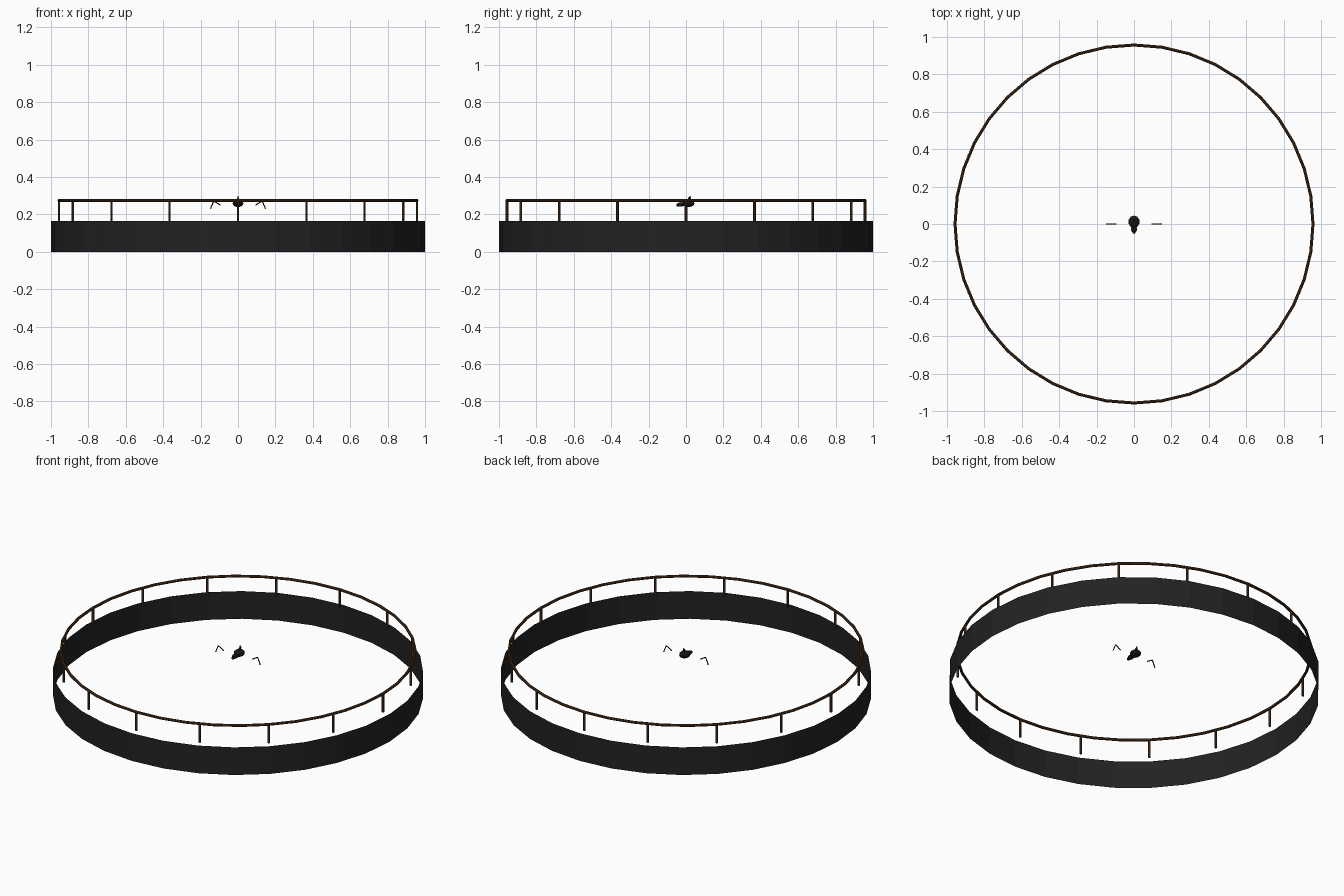
import bpy, bmesh, math
from mathutils import Vector

if "Cube" in bpy.data.objects:
    bpy.data.objects.remove(bpy.data.objects["Cube"])


def material(name, rgb):
    m = bpy.data.materials.new(name)
    m.diffuse_color = (*rgb, 1)
    m.use_nodes = True
    m.node_tree.nodes["Principled BSDF"].inputs["Base Color"].default_value = m.diffuse_color
    return m


WALL = material("charcoal", (0.016, 0.016, 0.016))
WOOD = material("dark_brown", (0.075, 0.032, 0.012))
BLACK = material("near_black", (0.008, 0.008, 0.008))


def finish(bm, name, mat):
    me = bpy.data.meshes.new(name)
    bm.to_mesh(me)
    bm.free()
    me.materials.append(mat)
    ob = bpy.data.objects.new(name, me)
    bpy.context.collection.objects.link(ob)
    return ob


def rod(name, a, b, r, mat, sides=6):
    """Straight cylinder between two points."""
    a, b = Vector(a), Vector(b)
    bm = bmesh.new()
    bmesh.ops.create_cone(bm, cap_ends=True, segments=sides,
                          radius1=r, radius2=r, depth=(b - a).length)
    ob = finish(bm, name, mat)
    ob.location = (a + b) / 2
    ob.rotation_euler = (b - a).to_track_quat('Z', 'Y').to_euler()
    return ob


def ball(name, centre, size, mat, u=10, v=8):
    """Low-poly ellipsoid with the given half sizes."""
    bm = bmesh.new()
    bmesh.ops.create_uvsphere(bm, u_segments=u, v_segments=v, radius=1)
    ob = finish(bm, name, mat)
    ob.location, ob.scale = centre, size
    return ob


# Open ring wall, a single thin sheet
bm = bmesh.new()
bmesh.ops.create_cone(bm, cap_ends=False, segments=32, radius1=1, radius2=1, depth=0.165)
finish(bm, "ring_wall", WALL).location.z = 0.0825

# Round handrail
RAIL_R, RAIL_Z = 0.957, 0.275
bpy.ops.mesh.primitive_torus_add(major_radius=RAIL_R, minor_radius=0.008,
                                 major_segments=40, minor_segments=8,
                                 location=(0, 0, RAIL_Z))
rail = bpy.context.object
rail.name = "handrail"
rail.data.materials.append(WOOD)

# Rail posts
for i in range(16):
    t = i * math.tau / 16
    x, y = RAIL_R * math.cos(t), RAIL_R * math.sin(t)
    rod("rail_post", (x, y, 0.165), (x, y, RAIL_Z), 0.007, WOOD)

# Small creature in the middle: body, head, snout and raised tail
ball("body", (0, 0.012, 0.258), (0.030, 0.033, 0.019), BLACK)
ball("head", (0, -0.027, 0.253), (0.017, 0.019, 0.012), BLACK)
rod("snout", (0, -0.036, 0.25), (0, -0.051, 0.25), 0.009, BLACK)
rod("tail_stem", (0, 0.018, 0.27), (0, 0.022, 0.297), 0.004, BLACK)
rod("tail_tip", (0, 0.012, 0.284), (0, 0.026, 0.284), 0.005, BLACK)

# Bent legs on both sides
for s in (-1, 1):
    knee = (s * 0.13, 0, 0.271)
    rod("upper_leg", (s * 0.094, 0, 0.25), knee, 0.003, BLACK)
    rod("lower_leg", knee, (s * 0.147, 0, 0.23), 0.003, BLACK)
